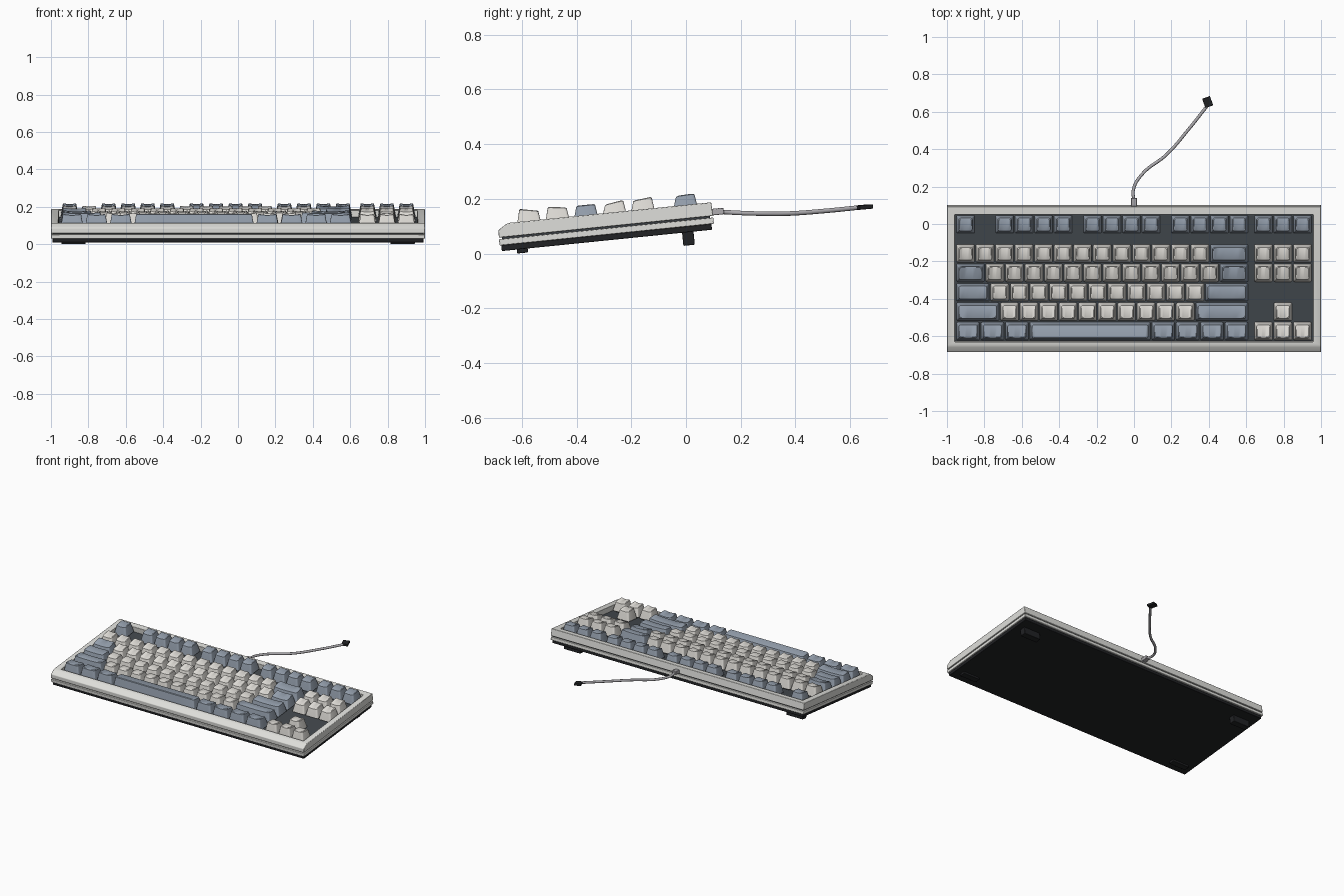
import bpy, bmesh
from math import radians, sin, cos, pi
from mathutils import Matrix, Vector

if "Cube" in bpy.data.objects:
    bpy.data.objects.remove(bpy.data.objects["Cube"])

# Case frame: x across, v from front to back, w up from the underside; tilted on its feet
TILT = Matrix.Translation((0, -0.673, 0.009)) @ Matrix.Rotation(radians(5.8), 4, 'X')
U = 0.1044   # key pitch


def mat(name, *rgb):
    m = bpy.data.materials.new(name)
    m.diffuse_color = (*rgb, 1)
    m.use_nodes = True
    m.node_tree.nodes["Principled BSDF"].inputs["Base Color"].default_value = m.diffuse_color
    return m


SHELL = mat("shell_grey", 0.74, 0.74, 0.71)
PALE = mat("pale_key", 0.74, 0.72, 0.68)
BLUE = mat("blue_key", 0.30, 0.35, 0.42)
SLATE = mat("slate", 0.055, 0.065, 0.075)
BLACK = mat("black", 0.015, 0.016, 0.018)
CABLE = mat("cable_grey", 0.42, 0.41, 0.43)


def add(name, bm, material, matrix=TILT, bevel=0):
    bmesh.ops.recalc_face_normals(bm, faces=bm.faces)
    me = bpy.data.meshes.new(name)
    bm.to_mesh(me)
    bm.free()
    me.materials.append(material)
    ob = bpy.data.objects.new(name, me)
    bpy.context.collection.objects.link(ob)
    ob.matrix_world = matrix
    if bevel:
        b = ob.modifiers.new("bevel", 'BEVEL')
        b.width, b.segments, b.limit_method = bevel, 2, 'ANGLE'
    return ob


def cube(bm, x0, x1, v0, v1, w0, w1):
    m = Matrix.Translation(((x0 + x1) / 2, (v0 + v1) / 2, (w0 + w1) / 2))
    bmesh.ops.create_cube(bm, size=1, matrix=m @ Matrix.Diagonal((x1 - x0, v1 - v0, w1 - w0, 1)))


def box(name, dims, material, matrix=TILT, bevel=0.003):
    bm = bmesh.new()
    cube(bm, *dims)
    return add(name, bm, material, matrix, bevel)


# Base, lower shell band and shadow groove
box("base_plate", (-0.992, 0.992, 0, 0.772, 0, 0.022), BLACK)
box("lower_shell", (-1, 1, -0.006, 0.781, 0.021, 0.044), SHELL)
box("shell_groove", (-0.99, 0.99, 0.005, 0.77, 0.043, 0.052), SLATE, bevel=0)

# Upper shell: side profile extruded across, then a recess sunk in the top
profile = [(-0.006, 0.05), (0.781, 0.05), (0.779, 0.1), (0.036, 0.1), (0.024, 0.096), (-0.004, 0.078)]
bm = bmesh.new()
side = bm.faces.new([bm.verts.new((-1, v, w)) for v, w in profile])
ext = bmesh.ops.extrude_face_region(bm, geom=[side])
bmesh.ops.translate(bm, vec=(2, 0, 0), verts=[g for g in ext["geom"] if isinstance(g, bmesh.types.BMVert)])
bmesh.ops.recalc_face_normals(bm, faces=bm.faces)
top = max(bm.faces, key=lambda f: f.calc_center_median().z)
bmesh.ops.inset_region(bm, faces=[top], thickness=0.042, use_even_offset=True)
for v in top.verts:
    if v.co.y < 0.4:
        v.co.y = 0.052
sunk = bmesh.ops.extrude_face_region(bm, geom=[top])
bmesh.ops.translate(bm, vec=(0, 0, -0.044), verts=[g for g in sunk["geom"] if isinstance(g, bmesh.types.BMVert)])
if top.is_valid:
    bmesh.ops.delete(bm, geom=[top], context='FACES_ONLY')
add("upper_shell", bm, SHELL, bevel=0.003)
box("switch_plate", (-0.957, 0.957, 0.053, 0.736, 0.054, 0.062), SLATE, bevel=0)

# Feet
for s, label in ((-1, "left"), (1, "right")):
    xs = sorted((s * 0.945, s * 0.815))
    box(label + "_front_pad", (*xs, 0.055, 0.095, -0.0145, 0.004), BLACK)
    box(label + "_flip_foot", (*xs, 0.662, 0.704, -0.048, 0.004), BLACK)

# Keycaps: stacked rounded outlines with a dished, row-sloped top
ROW_TOP = [(0.146, 0.134), (0.144, 0.135), (0.137, 0.137), (0.131, 0.141), (0.135, 0.142), (0.136, 0.139)]
cache = {}


def outline(hx, y0, y1, r):
    arc = [(r * (1 - cos(a)), r * (1 - sin(a))) for a in (0, pi / 6, pi / 3, pi / 2)]
    mids = [-0.5, -0.2, 0.2, 0.5]
    left = [(-hx + dx, d) for dx, d in arc]
    pts = left + [(m * (hx - r) * 1.3, 0) for m in mids] + [(-x, d) for x, d in reversed(left)]
    return [(x, y0 + d) for x, d in pts] + [(x, y1 - d) for x, d in reversed(pts)]


def keycap(row, width, dished=True):
    bm = bmesh.new()
    wf, wb = ROW_TOP[row]
    rings = []
    for t, shrink, dish in ((0, 0, 0), (0.6, 0, 0), (0.96, 0, 0.8), (1, 0.0035, 1)):
        hx = width * U / 2 - 0.004 - 0.013 * t - shrink
        y0, y1 = -0.048 + 0.019 * t + shrink, 0.048 - 0.009 * t - shrink
        ring = []
        for x, y in outline(hx, y0, y1, 0.006 + 0.004 * t):
            h = wf + (wb - wf) * (y - y0) / (y1 - y0)
            z = 0.07 + (h - 0.07) * t
            if dished:
                z -= 0.006 * dish * (1 - (x / hx) ** 2)
            ring.append(bm.verts.new((x, y, z)))
        rings.append(ring)
    n = len(rings[0])
    for a, b in zip(rings, rings[1:]):
        for i in range(n):
            j = (i + 1) % n
            bm.faces.new((a[i], a[j], b[j], b[i]))
    bm.faces.new(rings[0][::-1])
    r = rings[-1]
    for i in range(n // 2 - 1):
        bm.faces.new((r[i], r[i + 1], r[n - 2 - i], r[n - 1 - i]))
    return bm


switches = bmesh.new()


def key(name, row, start, width, material):
    slot = row + 0.5 * (row == 5)
    x, v = -0.9527 + (start + width / 2) * U, 0.108 + slot * U
    place = TILT @ Matrix.Translation((x, v, 0))
    k = (row, width, material.name)
    if k in cache:
        ob = bpy.data.objects.new(name, cache[k])
        bpy.context.collection.objects.link(ob)
        ob.matrix_world = place
    else:
        cache[k] = add(name, keycap(row, width, width < 6), material, place).data
    cube(switches, x - 0.035, x + 0.035, v - 0.035, v + 0.035, 0.06, 0.085)


# Main block rows, front to back: (count, width, material)
ROWS = [
    ("bottom_row_key", [(3, 1.25, BLUE), (1, 6.25, BLUE), (4, 1.25, BLUE)]),
    ("lower_letter_key", [(1, 2.25, BLUE), (10, 1, PALE), (1, 2.75, BLUE)]),
    ("home_letter_key", [(1, 1.75, BLUE), (11, 1, PALE), (1, 2.25, BLUE)]),
    ("upper_letter_key", [(1, 1.5, BLUE), (12, 1, PALE), (1, 1.5, BLUE)]),
    ("number_key", [(13, 1, PALE), (1, 2, BLUE)]),
]
for row, (name, groups) in enumerate(ROWS):
    at = 0
    for count, width, material in groups:
        for _ in range(count):
            key("space_bar" if width > 6 else name, row, at, width, material)
            at += width
# Function row
for at in [0] + [g + i for g in (2, 6.5, 11) for i in range(4)]:
    key("function_key", 5, at, 1, BLUE)
# Navigation and arrow clusters
for i in range(3):
    at = 15.25 + i
    key("system_key", 5, at, 1, BLUE)
    key("navigation_key", 4, at, 1, PALE)
    key("navigation_key", 3, at, 1, PALE)
    key("arrow_key", 0, at, 1, PALE)
key("arrow_key", 1, 16.25, 1, PALE)
add("switches", switches, BLACK)

# Cable with strain relief and plug
box("strain_relief", (-0.016, 0.016, 0.77, 0.822, 0.052, 0.076), CABLE)
cu = bpy.data.curves.new("cable", 'CURVE')
cu.dimensions = '3D'
cu.bevel_depth, cu.bevel_resolution, cu.resolution_u = 0.0085, 3, 8
cu.use_fill_caps = True
path = [(0, 0.12, 0.153), (-0.003, 0.185, 0.149), (0.045, 0.268, 0.146), (0.175, 0.372, 0.146),
        (0.295, 0.51, 0.156), (0.39, 0.63, 0.168)]
sp = cu.splines.new('BEZIER')
sp.bezier_points.add(len(path) - 1)
for p, co in zip(sp.bezier_points, path):
    p.co = co
    p.handle_left_type = p.handle_right_type = 'AUTO'
cu.materials.append(CABLE)
bpy.context.collection.objects.link(bpy.data.objects.new("cable", cu))
plug = Matrix.Translation((0.394, 0.652, 0.17)) @ Matrix.Rotation(radians(20), 4, 'Z') @ Matrix.Rotation(radians(5), 4, 'X')
box("cable_plug", (-0.022, 0.022, -0.026, 0.026, -0.008, 0.008), BLACK, plug, 0.002)

# Smooth shading with crisp edges
for ob in bpy.context.scene.objects:
    ob.select_set(ob.type == 'MESH')
    if ob.type == 'MESH':
        bpy.context.view_layer.objects.active = ob
bpy.ops.object.shade_smooth_by_angle(angle=radians(35))
